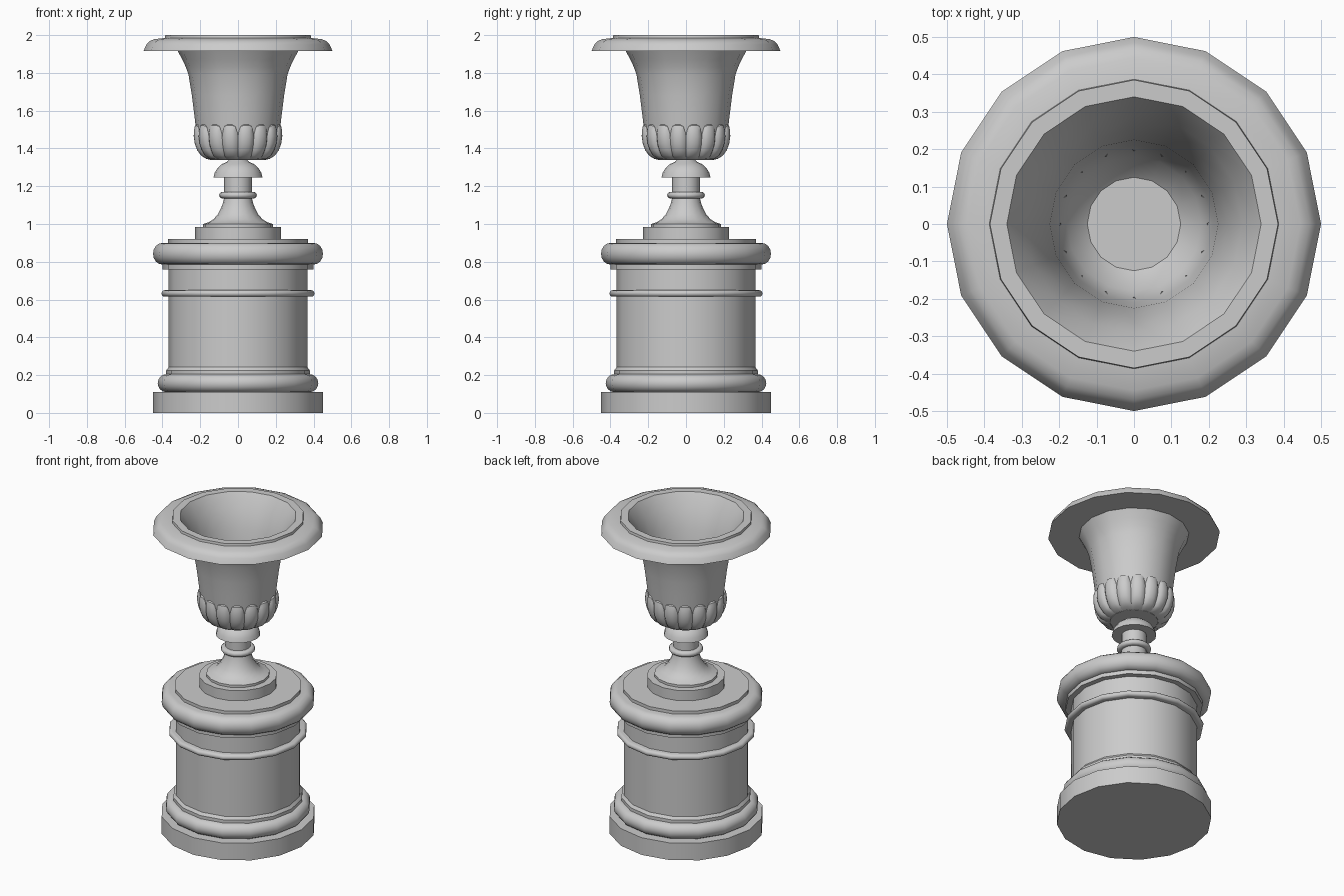
import bpy, bmesh, math

cube = bpy.data.objects.get("Cube")
if cube:
    bpy.data.objects.remove(cube, do_unlink=True)

SIDES = 16

stone = bpy.data.materials.new("grey stone")
stone.use_nodes = True
colour = (0.6, 0.6, 0.6, 1)
stone.diffuse_color = colour
stone.node_tree.nodes["Principled BSDF"].inputs["Base Color"].default_value = colour


def finish(name, bm, fix_normals=True):
    """Turn a bmesh into a smooth object with crisp edges."""
    if fix_normals:
        bmesh.ops.recalc_face_normals(bm, faces=bm.faces)
    mesh = bpy.data.meshes.new(name)
    bm.to_mesh(mesh)
    bm.free()
    mesh.materials.append(stone)
    ob = bpy.data.objects.new(name, mesh)
    bpy.context.collection.objects.link(ob)
    bpy.ops.object.select_all(action='DESELECT')
    ob.select_set(True)
    bpy.context.view_layer.objects.active = ob
    bpy.ops.object.shade_smooth_by_angle(angle=math.radians(35))
    return ob


def lathe(name, profile):
    """Revolve (radius, height) points, capping both ends."""
    bm = bmesh.new()
    rings = []
    for r, z in profile:
        rings.append([bm.verts.new((r * math.cos(a), r * math.sin(a), z))
                      for a in (math.tau * i / SIDES for i in range(SIDES))])
    for low, high in zip(rings, rings[1:]):
        for i in range(SIDES):
            j = (i + 1) % SIDES
            bm.faces.new((low[i], low[j], high[j], high[i]))
    bm.faces.new(rings[0][::-1])
    bm.faces.new(rings[-1])
    return finish(name, bm)


def disc(name, r, z0, z1):
    return lathe(name, [(r, z0), (r, z1)])


def moulding(name, r, z0, z1, bulge, steps=8):
    """Half-round band whose widest radius is r."""
    mid, half = (z0 + z1) / 2, (z1 - z0) / 2
    angles = [math.pi * (i / steps - 0.5) for i in range(steps + 1)]
    return lathe(name, [(r - bulge + bulge * math.cos(a), mid + half * math.sin(a))
                        for a in angles])


# Pedestal
disc("pedestal_base", 0.45, 0, 0.11)
moulding("base_moulding", 0.425, 0.11, 0.205, 0.045)
lathe("base_fillet", [(0.38, 0.2), (0.38, 0.225), (0.365, 0.245)])
disc("pedestal_drum", 0.367, 0.24, 0.77)
moulding("drum_band", 0.405, 0.615, 0.65, 0.018, 6)
disc("cornice_fillet", 0.4, 0.76, 0.79)
moulding("cornice_moulding", 0.45, 0.785, 0.9, 0.05)
disc("pedestal_top", 0.37, 0.89, 0.92)

# Urn foot and stem
disc("foot_plinth", 0.227, 0.92, 0.985)
lathe("flared_foot", [(0.185, 0.98), (0.185, 1.0), (0.155, 1.01), (0.13, 1.025),
                      (0.108, 1.05), (0.092, 1.08), (0.08, 1.11), (0.073, 1.14)])
moulding("stem_ring", 0.1, 1.135, 1.17, 0.018, 6)
disc("stem_neck", 0.073, 1.14, 1.25)
lathe("stem_dome", [(0.13, 1.245), (0.123, 1.272), (0.108, 1.297),
                    (0.085, 1.317), (0.058, 1.33), (0.04, 1.345)])

# Urn body: outside, lip, then down the inside to the floor
lathe("urn_body", [(0.14, 1.342), (0.175, 1.36), (0.2, 1.39), (0.215, 1.44),
                   (0.222, 1.5), (0.234, 1.6), (0.244, 1.68), (0.262, 1.79),
                   (0.276, 1.83), (0.294, 1.87), (0.32, 1.917), (0.5, 1.917),
                   (0.485, 1.95), (0.47, 1.967), (0.445, 1.978), (0.387, 1.985),
                   (0.385, 2.0), (0.34, 2.0), (0.29, 1.92), (0.25, 1.8),
                   (0.225, 1.67), (0.21, 1.53), (0.18, 1.43), (0.125, 1.38)])


# Ring of rounded lobes hugging the lower bowl
LOBE = [(0.14, 1.338), (0.17, 1.345), (0.198, 1.362), (0.219, 1.39),
        (0.232, 1.425), (0.238, 1.465), (0.236, 1.5), (0.231, 1.522), (0.214, 1.53)]
ACROSS = 6
bm = bmesh.new()
for n in range(SIDES):
    grid = []
    for k, (r, z) in enumerate(LOBE):
        t = k / (len(LOBE) - 1)
        row = []
        for i in range(ACROSS + 1):
            u = 2 * i / ACROSS - 1
            a = math.tau * (n + 0.5 + u / 2) / SIDES
            groove = 0.025 * min(1, 3 * t) * (1 - math.sqrt(1 - 0.95 * u * u))
            drop = 0.045 * t ** 3 * u ** 4
            row.append(bm.verts.new(((r - groove) * math.cos(a),
                                     (r - groove) * math.sin(a), z - drop)))
        grid.append(row)
    for low, high in zip(grid, grid[1:]):
        for i in range(ACROSS):
            bm.faces.new((low[i], low[i + 1], high[i + 1], high[i]))
finish("urn_lobes", bm, False)
disc("bowl_underside", 0.14, 1.338, 1.345)
